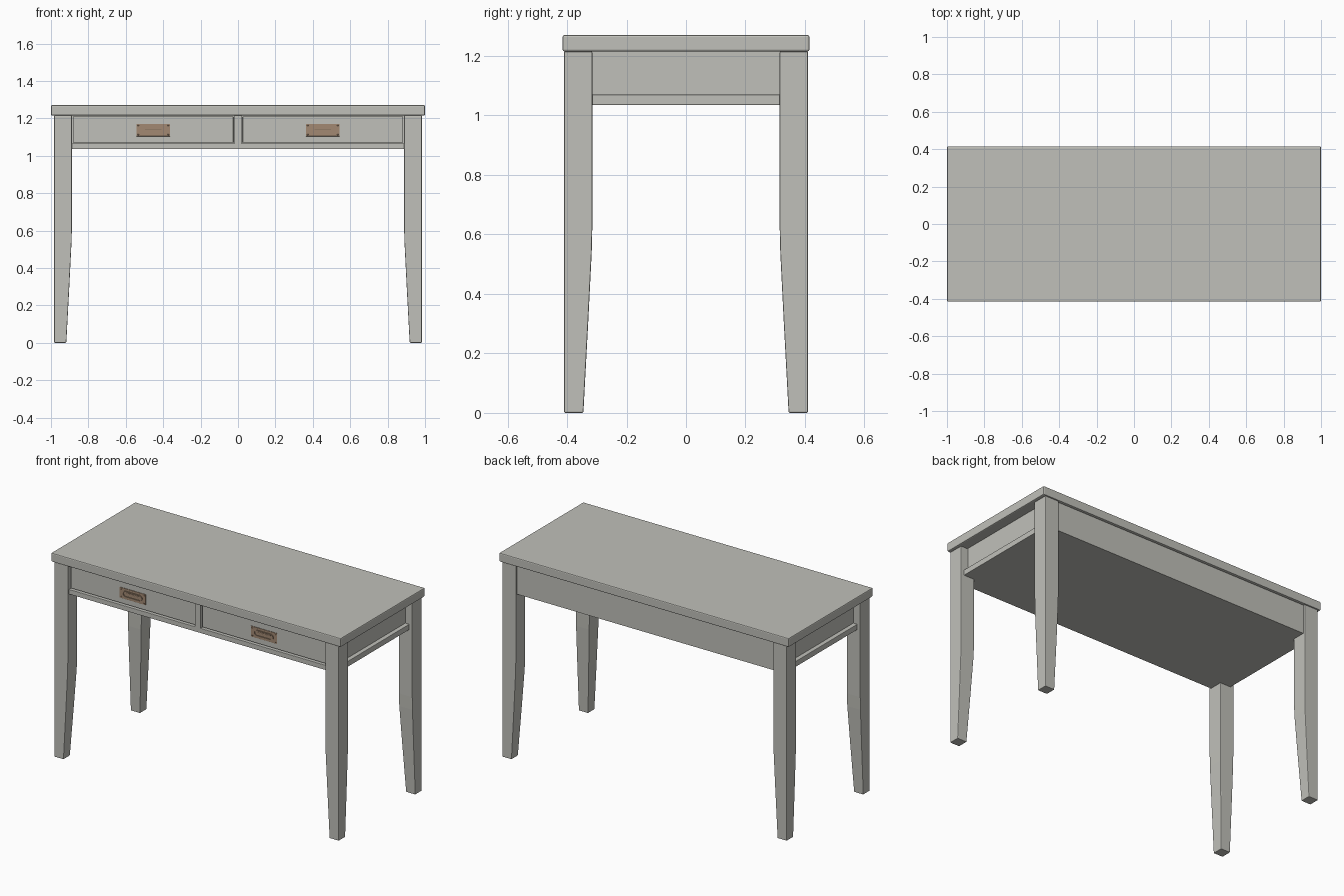
import bpy, bmesh, math

cube = bpy.data.objects.get("Cube")
if cube:
    bpy.data.objects.remove(cube, do_unlink=True)


def material(name, rgb):
    m = bpy.data.materials.new(name)
    m.use_nodes = True
    m.diffuse_color = (*rgb, 1)
    m.node_tree.nodes["Principled BSDF"].inputs["Base Color"].default_value = (*rgb, 1)
    return m


paint = material("warm grey paint", (0.53, 0.53, 0.49))
bronze = material("aged bronze", (0.36, 0.25, 0.17))


def finish(bm, name, mat, bevel=0.0, mirror=(False, False)):
    """Turn a bmesh into an object with optional bevel and mirror."""
    bmesh.ops.recalc_face_normals(bm, faces=bm.faces)
    mesh = bpy.data.meshes.new(name)
    bm.to_mesh(mesh)
    bm.free()
    mesh.materials.append(mat)
    ob = bpy.data.objects.new(name, mesh)
    bpy.context.collection.objects.link(ob)
    if bevel:
        mod = ob.modifiers.new("Soft edges", "BEVEL")
        mod.width, mod.segments = bevel, 2
    if any(mirror):
        mod = ob.modifiers.new("Mirror", "MIRROR")
        mod.use_axis = (*mirror, False)
        mod.use_mirror_merge = False
    return ob


def box(name, x, y, z, mat=paint, bevel=0.0, mirror=(False, False)):
    """Box spanning the given (low, high) ranges."""
    bm = bmesh.new()
    bmesh.ops.create_cube(bm, size=1)
    for v in bm.verts:
        v.co = [r[0] + (c + 0.5) * (r[1] - r[0]) for c, r in zip(v.co, (x, y, z))]
    return finish(bm, name, mat, bevel, mirror)


def stadium(half_len, radius, steps=10):
    """Outline of a long round-ended slot."""
    pts = []
    for side in (1, -1):
        for i in range(steps + 1):
            a = side * math.pi / 2 * -1 + math.pi * i / steps
            pts.append((side * half_len + radius * math.cos(a), radius * math.sin(a)))
    return pts


# Table top
box("table_top", (-1, 1), (-0.415, 0.415), (1.215, 1.27), bevel=0.006)

# Four legs: straight outer faces, inner faces taper towards the foot
bm = bmesh.new()
rings = []
for z, width in ((0, 0.065), (0.3, 0.081), (0.54, 0.093), (0.62, 0.095), (1.215, 0.095)):
    x, y = 0.983, 0.41
    rings.append([bm.verts.new((px, py, z)) for px, py in
                  ((x, y), (x - width, y), (x - width, y - width), (x, y - width))])
for low, high in zip(rings, rings[1:]):
    for i in range(4):
        j = (i + 1) % 4
        bm.faces.new((low[i], low[j], high[j], high[i]))
bm.faces.new(rings[0])
bm.faces.new(rings[-1])
legs = finish(bm, "legs", paint, 0.004, (True, True))
legs.modifiers["Soft edges"].limit_method = "ANGLE"

# Apron: side panels with a ledge rail, back panel, front rail and bottom board
box("side_panels", (0.915, 0.935), (-0.32, 0.32), (1.06, 1.215), mirror=(True, False))
box("side_rails", (0.885, 0.962), (-0.32, 0.32), (1.035, 1.07), bevel=0.003, mirror=(True, False))
box("back_panel", (-0.895, 0.895), (0.375, 0.398), (1.035, 1.215))
box("front_rail", (-0.895, 0.895), (-0.398, -0.37), (1.035, 1.065), bevel=0.002)
box("bottom_board", (-0.89, 0.89), (-0.372, 0.38), (1.035, 1.055))
box("front_divider", (-0.02, 0.02), (-0.398, -0.36), (1.06, 1.215), bevel=0.002)
box("front_backing", (-0.89, 0.89), (-0.365, -0.36), (1.05, 1.215))

# Drawers with recessed pulls
box("drawer_fronts", (0.025, 0.883), (-0.388, -0.365), (1.07, 1.21), bevel=0.003, mirror=(True, False))

pull_x, pull_z, face_y = 0.453, 1.137, -0.388


def slot_ring(name, outer, inner, y_front, y_back):
    """Raised ring between two slot outlines."""
    bm = bmesh.new()
    loops = []
    for outline, y in ((outer, y_back), (outer, y_front), (inner, y_front), (inner, y_back)):
        loops.append([bm.verts.new((pull_x + u, y, pull_z + w)) for u, w in outline])
    n = len(outer)
    for a, b in zip(loops, loops[1:] + loops[:1]):
        for i in range(n):
            j = (i + 1) % n
            bm.faces.new((a[i], a[j], b[j], b[i]))
    return finish(bm, name, bronze, mirror=(True, False))


box("pull_plates", (pull_x - 0.09, pull_x + 0.09), (face_y - 0.004, face_y),
    (pull_z - 0.033, pull_z + 0.033), bronze, 0.001, (True, False))
slot_ring("pull_rims", stadium(0.048, 0.019), stadium(0.048, 0.014), face_y - 0.009, face_y - 0.003)

# Finger grips and the four plate screws
box("pull_grips", (pull_x - 0.045, pull_x + 0.045), (face_y - 0.008, face_y - 0.003),
    (pull_z + 0.004, pull_z + 0.012), bronze, 0.001, (True, False))
bm = bmesh.new()
for sx in (-1, 1):
    for sz in (-1, 1):
        made = bmesh.ops.create_uvsphere(bm, u_segments=10, v_segments=6, radius=0.004)
        for v in made["verts"]:
            v.co.x += pull_x + sx * 0.08
            v.co.y = v.co.y * 0.5 + face_y - 0.004
            v.co.z += pull_z + sz * 0.024
finish(bm, "pull_screws", bronze, mirror=(True, False))
